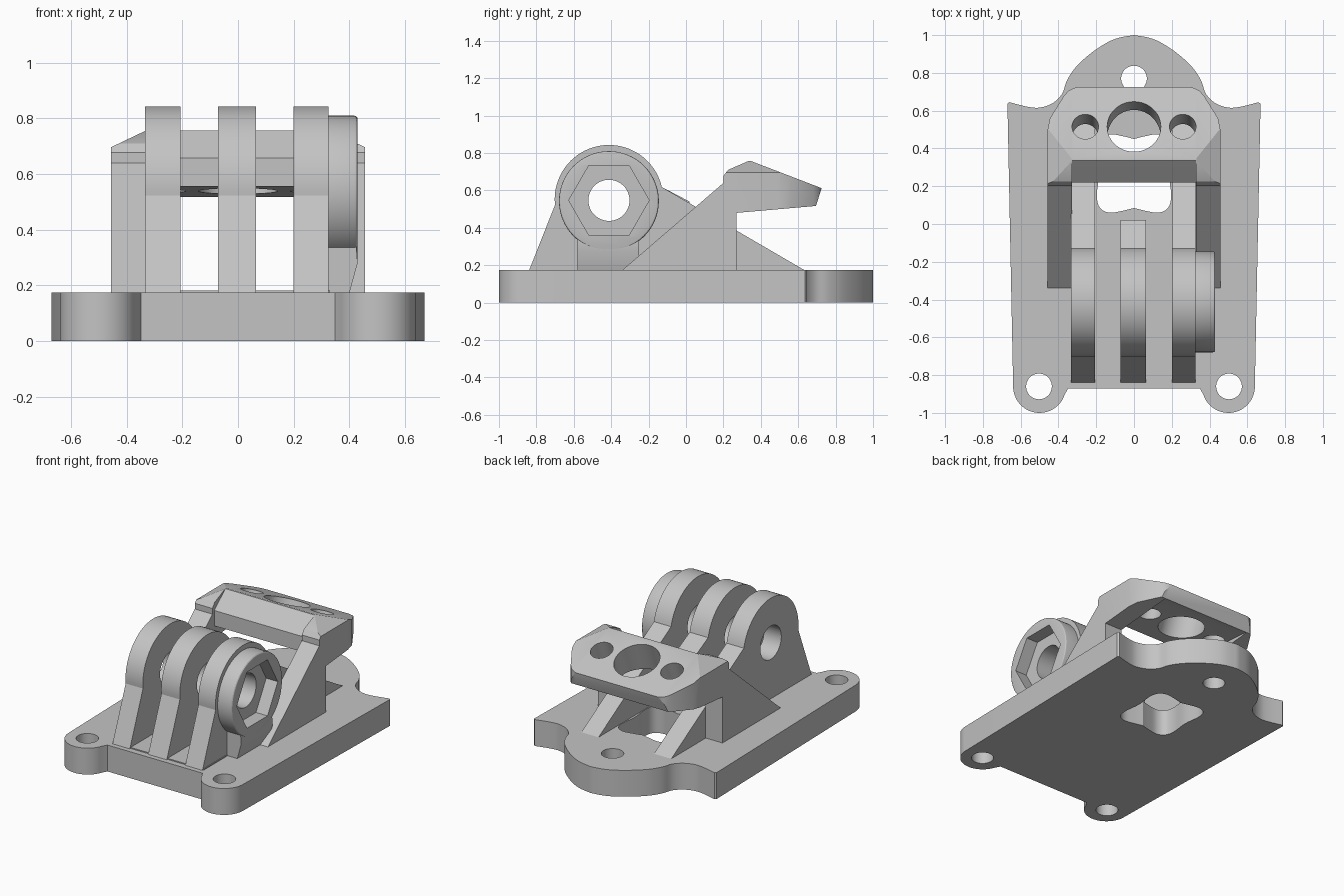
import bpy, bmesh
from math import sin, cos, pi, radians
from mathutils import Vector

if "Cube" in bpy.data.objects:
    bpy.data.objects.remove(bpy.data.objects["Cube"])

GREY = bpy.data.materials.new("light grey plastic")
GREY.use_nodes = True
COLOR = (0.55, 0.55, 0.55, 1)
GREY.diffuse_color = COLOR
GREY.node_tree.nodes["Principled BSDF"].inputs["Base Color"].default_value = COLOR


def arc(cx, cy, r, a0, a1, n):
    """Points along an arc, angles in degrees."""
    step = (a1 - a0) / n
    return [(cx + r * cos(radians(a0 + step * i)),
             cy + r * sin(radians(a0 + step * i))) for i in range(n + 1)]


def circle(cx, cy, r, n=48):
    return arc(cx, cy, r, 0, 360, n)[:-1]


def smooth(pts, n=4):
    """Catmull-Rom curve through the points."""
    out = []
    p = [Vector(q) for q in [pts[0]] + pts + [pts[-1]]]
    for a, b, c, d in zip(p, p[1:], p[2:], p[3:]):
        for i in range(n):
            t = i / n
            v = 0.5 * (2 * b + (c - a) * t + (2 * a - 5 * b + 4 * c - d) * t * t
                       + (3 * b - a - 3 * c + d) * t ** 3)
            out.append(tuple(v))
    return out + [pts[-1]]


def mirrored(half):
    """Close a right-hand outline with its mirror image."""
    return half + [(-x, y) for x, y in reversed(half) if abs(x) > 1e-5]


def prism(name, pts, axis, lo, hi, round_far=0):
    """Extrude a 2D outline along an axis, optionally rounding the far rim."""
    place = {"x": lambda p, h: (h, p[0], p[1]),
             "y": lambda p, h: (p[0], h, p[1]),
             "z": lambda p, h: (p[0], p[1], h)}[axis]
    bm = bmesh.new()
    near = bm.faces.new([bm.verts.new(place(p, lo)) for p in pts])
    far = bmesh.ops.extrude_face_region(bm, geom=[near])["geom"]
    verts = [g for g in far if isinstance(g, bmesh.types.BMVert)]
    face = [g for g in far if isinstance(g, bmesh.types.BMFace)][0]
    bmesh.ops.translate(bm, verts=verts, vec=Vector(place((0, 0), hi - lo)))
    if round_far:
        bmesh.ops.bevel(bm, geom=list(face.edges), offset=round_far,
                        segments=3, profile=0.5, affect="EDGES")
    bmesh.ops.recalc_face_normals(bm, faces=bm.faces)
    mesh = bpy.data.meshes.new(name)
    bm.to_mesh(mesh)
    bm.free()
    mesh.materials.append(GREY)
    obj = bpy.data.objects.new(name, mesh)
    bpy.context.collection.objects.link(obj)
    return obj


def finish(obj, cuts=(), limits=()):
    """Apply the booleans, then smooth the curved faces only."""
    for tools, op in ((cuts, "DIFFERENCE"), (limits, "INTERSECT")):
        for tool in tools:
            mod = obj.modifiers.new(op, "BOOLEAN")
            mod.operation, mod.object, mod.solver = op, tool, "EXACT"
    bpy.context.view_layer.update()
    graph = bpy.context.evaluated_depsgraph_get()
    mesh = bpy.data.meshes.new_from_object(obj.evaluated_get(graph))
    obj.modifiers.clear()
    obj.data = mesh
    bpy.ops.object.select_all(action="DESELECT")
    obj.select_set(True)
    bpy.context.view_layer.objects.active = obj
    bpy.ops.object.shade_smooth_by_angle(angle=radians(25))


def discard(tools):
    for tool in tools:
        bpy.data.objects.remove(tool)


# Base plate with two front ears, a domed back and a lobed opening
TOP = 0.175
back = smooth([(0.66, 0.645), (0.57, 0.622), (0.5, 0.616), (0.43, 0.64),
               (0.38, 0.69), (0.355, 0.76), (0.3, 0.84), (0.2, 0.925),
               (0.1, 0.98), (0, 1.0)])
ear = arc(0.5, -0.86, 0.14, 197, 355, 20)
base = prism("base_plate", mirrored([(0.348, -0.87)] + ear + [(0.67, 0.635)] + back),
             "z", 0, TOP)
opening = smooth([(0, 0.085), (0.06, 0.07), (0.13, 0.06), (0.18, 0.085),
                  (0.197, 0.15), (0.185, 0.27), (0.197, 0.39), (0.18, 0.45),
                  (0.13, 0.475), (0.06, 0.465), (0, 0.45)])
cuts = [prism("opening_cutter", mirrored(opening), "z", -0.1, 0.3)]
for x, y in ((0.503, -0.86), (-0.503, -0.86), (0, 0.77)):
    cuts.append(prism("screw_cutter", circle(x, y, 0.068), "z", -0.1, 0.3))
finish(base, cuts)
discard(cuts)

# Thin raised floor between the prongs
finish(prism("prong_floor", [(-0.33, -0.83), (0.33, -0.83), (0.33, 0.02), (-0.33, 0.02)],
             "z", 0.16, 0.182))

# Three prongs; the outer two run back as ribs
PY, PZ = -0.412, 0.55
crown = arc(PY, PZ + 0.003, 0.29, 13, 186, 40)
outer = [(0.64, TOP - 0.005)] + crown + [(-0.84, TOP - 0.005)]
middle = [(0.02, TOP - 0.005), (0.02, 0.54)] + crown + [(-0.84, TOP - 0.005)]
bolt = prism("bolt_cutter", circle(PY, PZ - 0.003, 0.11), "x", -0.6, 0.6)
for name, shape, lo, hi in (("right_prong", outer, -0.334, -0.207),
                            ("middle_prong", middle, -0.072, 0.064),
                            ("left_prong", outer, 0.2, 0.326)):
    finish(prism(name, shape, "x", lo, hi), [bolt])

# Nut holder with a hexagonal pocket, and its foot
pocket = prism("pocket_cutter", circle(PY, PZ - 0.003, 0.215, 6), "x", 0.345, 0.6)
nut = prism("nut_holder", circle(PY, PZ - 0.007, 0.267, 64), "x", 0.32, 0.43, 0.012)
finish(nut, [pocket, bolt])
foot = prism("nut_holder_foot", [(0.32, 0.17), (0.4, 0.17), (0.43, 0.28),
                                 (0.425, 0.342), (0.32, 0.342)], "y", -0.58, -0.25)
finish(foot)
discard([pocket, bolt])

# Hook: two gusset arms and a sloped bar, trimmed to a common outline
plan = prism("plan_limit", mirrored([(0.457, -0.5), (0.457, 0.5), (0.445, 0.56),
                                     (0.37, 0.68), (0.345, 0.707), (0.31, 0.723),
                                     (0.25, 0.73)]), "z", 0, 1)
crest = prism("crest_limit", mirrored([(0.46, 0), (0.46, 0.695), (0.33, 0.757)]),
              "y", -0.6, 1)
arm = [(-0.345, 0.17), (0.2, 0.64), (0.2, 0.678), (0.225, 0.71), (0.34, 0.76),
       (0.725, 0.612), (0.695, 0.517), (0.27, 0.48), (0.27, 0.17)]
bar = [(0.22, 0.555), (0.22, 0.657), (0.3, 0.726), (0.34, 0.76),
       (0.725, 0.612), (0.695, 0.517), (0.65, 0.525)]
for name, lo, hi in (("left_arm", 0.328, 0.457), ("right_arm", -0.457, -0.328)):
    finish(prism(name, arm, "x", lo, hi), limits=[plan, crest])

# Bar holes run square to the sloped top
holes = []
for x, r in ((0, 0.142), (0.258, 0.07), (-0.258, 0.07)):
    hole = prism("bar_hole_cutter", circle(x, 0, r), "z", -0.4, 0.3)
    hole.location = (0, 0.515, 0.692)
    hole.rotation_euler.x = -radians(21)
    holes.append(hole)
finish(prism("hook_bar", bar, "x", -0.328, 0.328), holes, [plan, crest])
discard(holes + [plan, crest])
